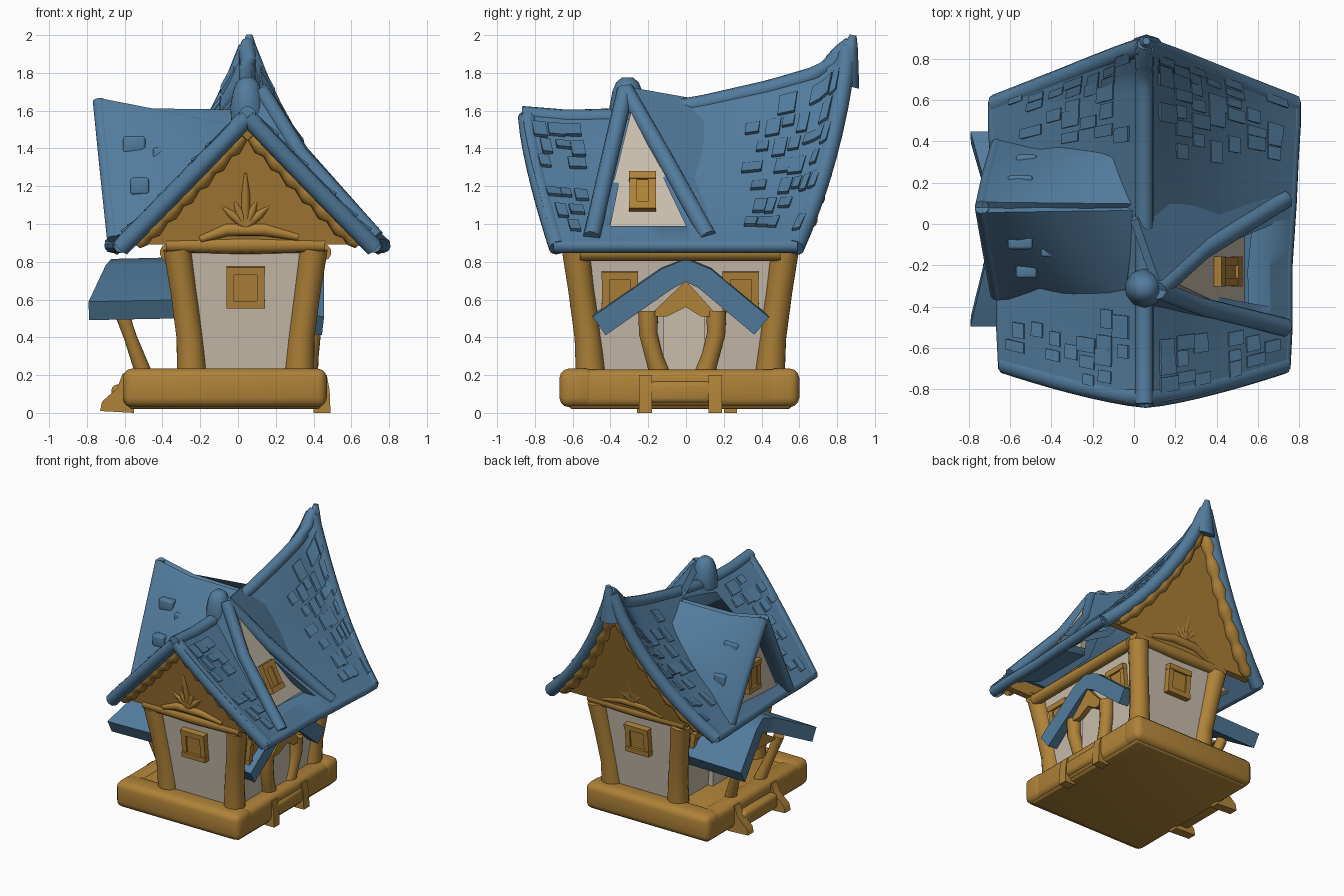
import bpy, bmesh, math, random
from mathutils import Vector as V, Matrix

if "Cube" in bpy.data.objects:
    bpy.data.objects.remove(bpy.data.objects["Cube"])
random.seed(4)

def mat(name, c):
    m = bpy.data.materials.new(name)
    m.diffuse_color = (*c, 1)
    m.use_nodes = True
    m.node_tree.nodes["Principled BSDF"].inputs["Base Color"].default_value = m.diffuse_color
    return m
BLUE = mat("blue_shingle", (0.085, 0.20, 0.335))
WOOD = mat("golden_wood", (0.43, 0.225, 0.04))
WALL = mat("plaster", (0.58, 0.51, 0.41))

# ---------- helpers ----------
def make(name, bm, m, thick=0, cutter=None):
    bmesh.ops.recalc_face_normals(bm, faces=bm.faces[:])
    me = bpy.data.meshes.new(name)
    bm.to_mesh(me); bm.free()
    o = bpy.data.objects.new(name, me)
    bpy.context.collection.objects.link(o)
    me.materials.append(m)
    bpy.ops.object.select_all(action='DESELECT')
    o.select_set(True)
    bpy.context.view_layer.objects.active = o
    if thick:
        s = o.modifiers.new("solid", 'SOLIDIFY'); s.thickness = thick; s.offset = 0
        bpy.ops.object.modifier_apply(modifier="solid")
    if cutter:
        b = o.modifiers.new("cut", 'BOOLEAN'); b.operation = 'DIFFERENCE'; b.object = cutter
        bpy.ops.object.modifier_apply(modifier="cut")
    bpy.ops.object.shade_smooth_by_angle(angle=math.radians(50))
    return o

def hexa(bm, a, b):
    """Solid between two matching polygons."""
    a = [bm.verts.new(p) for p in a]; b = [bm.verts.new(p) for p in b]
    bm.faces.new(a[::-1]); bm.faces.new(b)
    for i in range(len(a)):
        j = (i + 1) % len(a)
        bm.faces.new((a[i], a[j], b[j], b[i]))

def prism(name, pts, ext, m):
    bm = bmesh.new()
    hexa(bm, pts, [V(p) + V(ext) for p in pts])
    return make(name, bm, m)

def add_box(bm, lo, hi, M=Matrix()):
    q = [(lo[0], lo[1]), (hi[0], lo[1]), (hi[0], hi[1]), (lo[0], hi[1])]
    hexa(bm, [M @ V((*p, lo[2])) for p in q], [M @ V((*p, hi[2])) for p in q])

def box(name, lo, hi, m, bevel=0.02):
    bm = bmesh.new()
    add_box(bm, lo, hi)
    bmesh.ops.bevel(bm, geom=bm.edges[:], offset=bevel, segments=3, profile=0.5, affect='EDGES')
    return make(name, bm, m)

def tube(name, pts, r, m, n=10):
    """Rounded beam along a path; r is one radius or one per point."""
    pts = [V(p) for p in pts]
    r = r if isinstance(r, (list, tuple)) else [r] * len(pts)
    bm = bmesh.new(); rings = []
    for i, p in enumerate(pts):
        t = (pts[min(i + 1, len(pts) - 1)] - pts[max(i - 1, 0)]).normalized()
        a = t.cross(V((0.3, 1, 0.1)) if abs(t.y) < 0.8 else V((1, 0, 0.1))).normalized()
        b = t.cross(a)
        rings.append([bm.verts.new(p + r[i] * (a * math.cos(k * math.tau / n) + b * math.sin(k * math.tau / n))) for k in range(n)])
    for u, w in zip(rings, rings[1:]):
        for k in range(n):
            bm.faces.new((u[k], u[(k + 1) % n], w[(k + 1) % n], w[k]))
    bm.faces.new(rings[0]); bm.faces.new(rings[-1])
    return make(name, bm, m)

def panel(name, rows, thick, m, cutter=None):
    bm = bmesh.new()
    g = [[bm.verts.new(p) for p in row] for row in rows]
    for a, b in zip(g, g[1:]):
        for k in range(len(a) - 1):
            bm.faces.new((a[k], a[k + 1], b[k + 1], b[k]))
    return make(name, bm, m, thick, cutter)

def window(name, loc, rot, tilt, w, h):
    M = Matrix.Translation(loc) @ Matrix.Rotation(rot, 4, 'Z') @ Matrix.Rotation(tilt, 4, 'X')
    bm = bmesh.new(); w /= 2; h /= 2
    add_box(bm, (-w, -.02, -h), (w, .03, h), M)
    for s in (-1, 1):
        add_box(bm, (s * w - .02, -.032, -h), (s * w + .02, .03, h), M)
        add_box(bm, (-w - .022, -.038, s * h - .02), (w + .022, .03, s * h + .02), M)
    make(name, bm, WOOD)

# ---------- main roof surface: ridge y, ridge z, eave y, half width, sag ----------
ST = [(-.87, 1.58, -.70, .67, 0), (-.62, 1.56, -.5, .68, .02), (-.3, 1.57, -.2, .68, .03), (.1, 1.64, .1, .70, .03),
      (.45, 1.72, .32, .71, .045), (.72, 1.80, .48, .72, .065), (.87, 1.96, .59, .72, .09)]
def R(u, v):
    """u runs front to back, v is -1 left eave, 0 ridge, 1 right eave."""
    f = min(max(u, 0), 1) * 6; i = min(int(f), 5); f -= i
    ry, rz, ey, hw, sag = [a + (b - a) * f for a, b in zip(ST[i], ST[i + 1])]
    t = abs(v); s = math.copysign(1, v); d = sag * 2.8 * t * (1 - t)
    return V((.05 + s * (hw * t - d), ry + (ey - ry) * t ** 1.35, rz + (.885 - rz) * t - d))
VS = [k / 8 for k in range(-8, 9)]

tri = [(.1, -.28, 1.58), (.1, -.40, .99), (.1, 0, .99)]
cutter = prism("dormer_cutter", tri, (.9, 0, 0), BLUE)
panel("main_roof", [[R(u / 24, v) for v in VS] for u in range(25)], .07, BLUE, cutter)
bpy.data.objects.remove(cutter)

# raised shingles
bm = bmesh.new()
for s in (-1, 1):
    for row in range(7):
        for col in range(17):
            v0 = .08 + row * .125; u0 = .03 + col * .056 + (row % 2) * .02
            c = R(u0 + .02, s * (v0 + .05))
            lo, hi = (-.55, .32) if s > 0 else (-.42, .42)
            if lo < c.y < hi or random.random() < .35 or u0 > .93:
                continue
            du = random.uniform(.035, .06); dv = random.uniform(.06, .115)
            q = [R(u0, s * v0), R(u0 + du, s * v0), R(u0 + du, s * (v0 + dv)), R(u0, s * (v0 + dv))]
            nr = (q[1] - q[0]).cross(q[3] - q[0]).normalized()
            nr = nr if nr.z > 0 else -nr
            hexa(bm, q, [p + nr * (.042 if k < 2 else .056) for k, p in enumerate(q)])
make("roof_shingles", bm, BLUE)

# ridge cap, verges and eaves
tube("ridge_cap", [R(u / 20, 0) for u in range(21)], [.045] * 20 + [.035], BLUE)
tube("ridge_knob", [(.05, -.31, z) for z in (1.55, 1.62, 1.7, 1.75, 1.775)], [.09, .095, .08, .06, .03], BLUE)
tube("back_spire", [(.06, .82, 1.74), (.06, .85, 1.86), (.06, .875, 1.95), (.06, .885, 2.0)], [.1, .065, .035, .018], BLUE)
for s, side in ((-1, "left"), (1, "right")):
    tube(side + "_eave", [R(u / 12, s) for u in range(13)], .038, BLUE)
    for u, end in ((.02, "front"), (.98, "back")):
        tube(f"{end}_{side}_verge", [R(u, s * k / 8) - V((0, 0, .01)) for k in range(9)], .05, BLUE)
    tube(side + "_eave_plate", [(.04 + s * .41, -.56, .85), (.04 + s * .41, .5, .85)], .045, WOOD)

# ---------- wooden gables ----------
for u, d, end in ((.06, -1, "front"), (.94, 1, "back")):
    prism(end + "_gable", [R(u, v * .93) - V((0, 0, .04)) for v in VS], (0, -d * .05, 0), WOOD)
    top, bot = R(u, 0), R(u, 1)
    def on(x, z):
        return V((x, top.y + (bot.y - top.y) * ((top.z - z) / (top.z - bot.z)) ** 1.35 + d * .005, z))
    for s, side in ((-1, "left"), (1, "right")):   # scalloped trim
        tube(f"{end}_{side}_trim", [R(u, s * k / 24) + V((0, d * .005, -.075)) for k in range(1, 22)],
             [.046 + .01 * (k % 3 - 1) for k in range(20)] + [.03], WOOD)
    for a, l in ((-50, .16), (-24, .14), (0, .28), (24, .14), (50, .16)):   # sunburst carving
        a = math.radians(a)
        tube(end + "_ray", [on(.04 + k * math.sin(a), .99 + k * math.cos(a)) for k in (0, l * .6, l)], [.026, .024, .008], WOOD, 8)
    tube(end + "_tie_beam", [on(x, .89) - V((0, d * .02, 0)) for x in (-.38, -.15, .04, .23, .46)], [.04, .045, .05, .045, .04], WOOD)
    tube(end + "_arched_beam", [on(-.2, .92), on(-.06, .97), on(.14, .97), on(.32, .93)], [.02, .035, .035, .02], WOOD)

# ---------- walls, corner posts, windows ----------
bm = bmesh.new()
hexa(bm, *[[(.04 + sx * hx, -.03 + sy * hy, z) for sx, sy in ((-1, -1), (1, -1), (1, 1), (-1, 1))]
           for hx, hy, z in ((.30, .495, .2), (.37, .57, .92))])
make("walls", bm, WALL)
for sx in (-1, 1):
    for sy in (-1, 1):
        tube("corner_post", [(.04 + sx * x, -.03 + sy * y, z) for x, y, z in
             ((.285, .475, .2), (.295, .49, .4), (.33, .525, .65), (.362, .555, .87))], [.08, .072, .07, .075], WOOD, 12)
window("front_window", (.04, -.585, .665), 0, .1, .16, .18)
window("back_window", (.04, .525, .665), math.pi, .1, .16, .18)
for s, x in ((1, .385), (-1, -.305)):
    for y in (-.35, .29):
        window("side_window", (x, y, .645), s * math.pi / 2, .1, .15, .17)
    prism("door", [(x, -.12, .2), (x, .1, .2), (x, .1, .56), (x, -.12, .56)], (-s * .05, 0, 0), WALL)

# ---------- right dormer, leaning back with the roof ----------
for nm, front, rear in (
    ("back", [(.12, -.32, 1.71), (.33, -.13, 1.38), (.73, .12, .93)], [(0, .02, 1.65), (.17, .32, 1.42), (.5, .30, 1.0)]),
    ("front", [(.12, -.32, 1.71), (.33, -.40, 1.37), (.73, -.50, .93)], [(0, -.34, 1.58), (.05, -.45, 1.3), (.4, -.52, .95)])):
    panel(f"right_dormer_{nm}_slope", [front, rear], .05, BLUE)
    tube(f"right_dormer_{nm}_board", front, .045, BLUE)
prism("right_dormer_wall", [(.19, -.28, 1.64), (.55, -.45, .95), (.55, .06, .95)], (-.04, 0, 0), WALL)
prism("right_dormer_ledge", [(.5, -.45, .99), (.72, -.48, .92), (.72, .1, .92), (.5, .05, .99)], (0, 0, -.06), BLUE)
window("right_dormer_window", (.44, -.23, 1.165), math.pi / 2, -.48, .10, .18)

# ---------- left dormer, ridge kicking up at the tip ----------
for nm, ym, yb in (("back", .24, .38), ("front", -.12, -.34)):
    edge = [(-.735, .08, 1.65), (-.70, ym, 1.3), (-.66, yb, .92)]
    yr = .34 if yb > 0 else -.3
    panel(f"left_dormer_{nm}_slope", [edge, [(-.45, .08, 1.59), (-.45, ym * 1.1, 1.33), (-.45, yb, .97)],
          [(.02, .08, 1.58), (-.03, yr, 1.5), (-.3, yb * 1.02, 1.15)]], .06, BLUE)
    tube(f"left_dormer_{nm}_board", edge, .035, BLUE)
    for x, z, w in ((-.55, 1.42, .12), (-.38, 1.36, .14), (-.52, 1.2, .1)):   # dormer shingles
        t = (1.62 - z) / .66; s = 1 if yb > 0 else -1
        y = .08 + (yb - .08) * t + s * .035
        box("dormer_shingle", (x - w / 2, y - .04, z - .045), (x + w / 2, y + .03, z + .045), BLUE, .015)
prism("left_dormer_wall", [(-.6, -.3, .9), (-.6, .35, .9), (-.62, .08, 1.58)], (.05, 0, 0), WALL)
window("left_dormer_window", (-.61, .06, 1.16), -math.pi / 2, 0, .11, .19)

# ---------- porch awnings and posts ----------
panel("right_awning", [[(.45, -.46, .46), (.45, -.1, .71), (.45, 0, .755), (.45, .1, .71), (.45, .40, .46)],
                       [(.28, -.46, .48), (.28, -.1, .73), (.28, 0, .77), (.28, .1, .73), (.28, .40, .48)]], .12, BLUE)
panel("left_awning", [[(-.79, -.47, .54), (-.70, -.1, .73), (-.67, 0, .76), (-.70, .1, .73), (-.79, .42, .54)],
                      [(-.28, -.47, .55), (-.28, -.1, .74), (-.28, 0, .77), (-.28, .1, .74), (-.28, .42, .55)]], .11, BLUE)
prism("right_awning_gable", [(.39, -.2, .51), (.39, -.1, .51), (.39, 0, .56), (.39, .08, .51), (.39, .17, .51), (.39, 0, .7)], (.04, 0, 0), WOOD)
prism("left_awning_gable", [(-.62, -.25, .55), (-.62, .22, .55), (-.62, 0, .7)], (.04, 0, 0), WOOD)
for s, y in ((-1, -.2), (1, .16)):
    tube("right_porch_post", [(.39, y, .54), (.39, y, .42), (.38, y - s * .03, .3), (.37, y - s * .06, .21)], [.055, .05, .048, .055], WOOD, 12)
    tube("left_porch_post", [(-.63, y + s * .06, .57), (-.57, y + s * .04, .4), (-.5, y, .21)], [.04, .035, .045], WOOD, 12)

# ---------- log base and steps ----------
box("floor", (-.58, -.62, .02), (.44, .56, .22), WOOD)
box("front_log", (-.61, -.67, .03), (.47, -.48, .235), WOOD, .05)
box("back_log", (-.61, .42, .03), (.47, .60, .235), WOOD, .05)
box("left_log", (-.61, -.65, .03), (-.46, .58, .23), WOOD, .045)
box("right_log", (.32, -.65, .03), (.465, .58, .23), WOOD, .045)
box("right_step", (.38, -.2, .05), (.48, .14, .17), WOOD, .03)
box("left_step", (-.67, -.2, .03), (-.52, .22, .15), WOOD, .03)
for y in (-.25, .12):
    prism("right_step_bracket", [(.40, y, 0), (.49, y, 0), (.485, y, .12), (.47, y, .2), (.40, y, .2)], (0, .07, 0), WOOD)
for y in (-.26, .2):
    prism("left_step_bracket", [(-.55, y, 0), (-.73, y, .01), (-.72, y, .06), (-.64, y, .13), (-.61, y, .21), (-.55, y, .2)], (0, .07, 0), WOOD)
